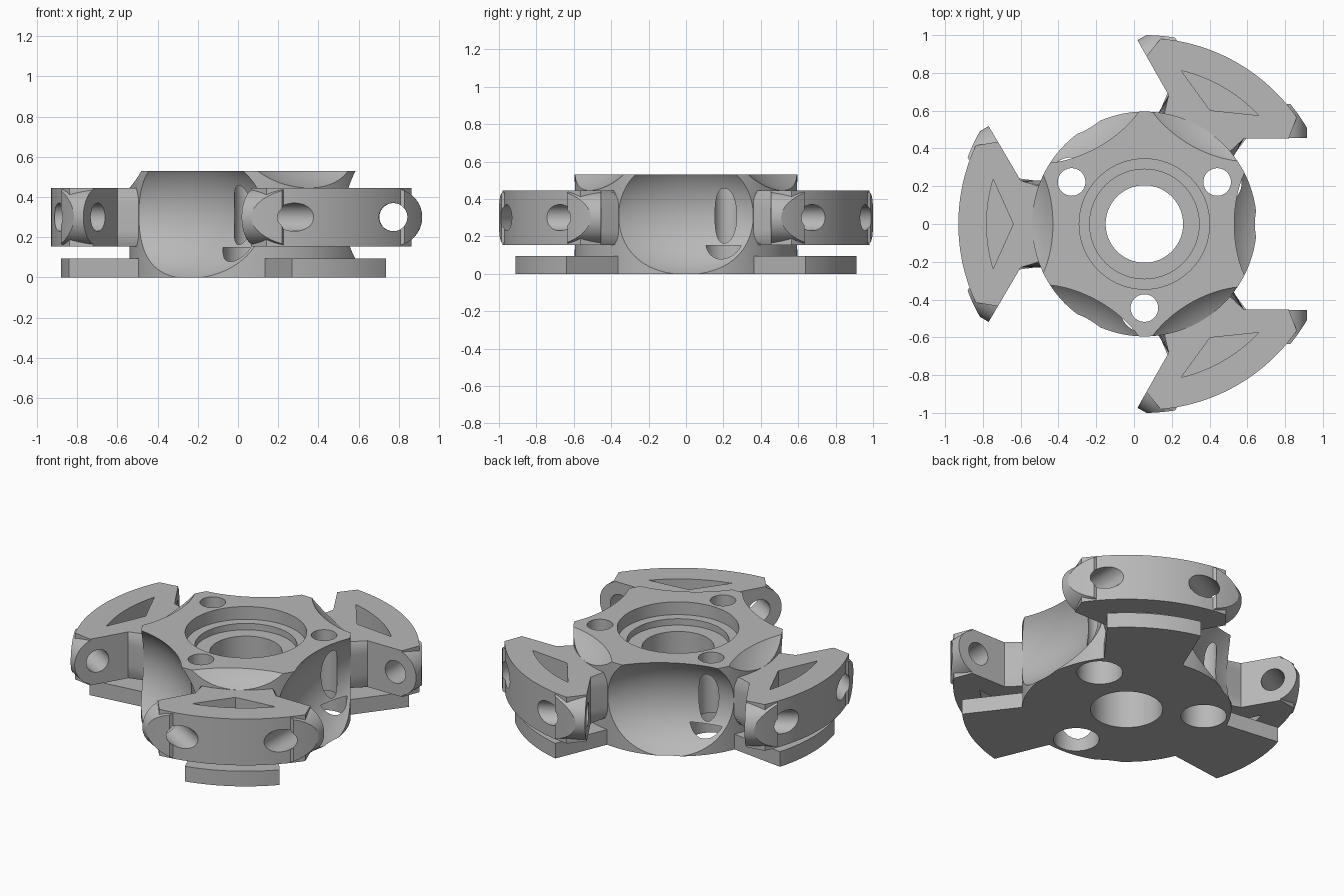
import bpy, bmesh, math
from mathutils import Vector, Matrix

cube = bpy.data.objects.get("Cube")
if cube:
    bpy.data.objects.remove(cube)

CENTRE = Matrix.Translation((0.055, 0, 0))
ARM_LOW, ARM_HIGH, ARM_MID = 0.155, 0.445, 0.3

grey = bpy.data.materials.new("machined grey")
grey.use_nodes = True
colour = (0.48, 0.48, 0.48, 1)
grey.diffuse_color = colour
grey.node_tree.nodes["Principled BSDF"].inputs["Base Color"].default_value = colour


def make(name, bm):
    bmesh.ops.recalc_face_normals(bm, faces=bm.faces)
    mesh = bpy.data.meshes.new(name)
    bm.to_mesh(mesh)
    bm.free()
    obj = bpy.data.objects.new(name, mesh)
    bpy.context.collection.objects.link(obj)
    mesh.materials.append(grey)
    return obj


def prism(name, points, low, high):
    bm = bmesh.new()
    face = bm.faces.new([bm.verts.new((x, y, low)) for x, y in points])
    top = bmesh.ops.extrude_face_region(bm, geom=[face])["geom"]
    bmesh.ops.translate(bm, vec=(0, 0, high - low),
                        verts=[g for g in top if isinstance(g, bmesh.types.BMVert)])
    # extruding keeps the first face as the floor
    if not face.is_valid:
        bmesh.ops.holes_fill(bm, edges=bm.edges)
    return make(name, bm)


def rod(name, start, end, radius, sides=64):
    start, end = Vector(start), Vector(end)
    axis = end - start
    place = Matrix.Translation((start + end) / 2) @ axis.to_track_quat("Z", "Y").to_matrix().to_4x4()
    bm = bmesh.new()
    bmesh.ops.create_cone(bm, cap_ends=True, segments=sides, radius1=radius,
                          radius2=radius, depth=axis.length, matrix=place)
    return make(name, bm)


def combine(target, tool, operation):
    mod = target.modifiers.new(operation, "BOOLEAN")
    mod.operation, mod.solver, mod.object = operation, "EXACT", tool
    bpy.context.view_layer.objects.active = target
    bpy.ops.object.modifier_apply(modifier=mod.name)
    bpy.data.objects.remove(tool)


def arc(radius, half_angle, steps=24):
    angles = [math.radians(half_angle * (2 * i / steps - 1)) for i in range(steps + 1)]
    return [(radius * math.cos(a), radius * math.sin(a)) for a in angles]


def mirrored(points):
    return points + [(x, -y) for x, y in reversed(points)]


# Hub: round blank, deep hollows between the arms, shallow dishes above them
hub = rod("hub", (0, 0, 0), (0, 0, 0.53), 0.595, 128)
for i in range(6):
    height = 0.76 if i % 2 else 0.31
    place = (Matrix.Rotation(math.radians(60 * i), 4, "Z")
             @ Matrix.Translation((0.73, 0, height)) @ Matrix.Diagonal((0.33, 0.57, 0.345, 1)))
    bm = bmesh.new()
    bmesh.ops.create_uvsphere(bm, u_segments=96, v_segments=64, radius=1, matrix=place)
    combine(hub, make("flank_cutter", bm), "DIFFERENCE")


def build_arm():
    # Forked arm with an arched outer band and a rounded neck
    outline = arc(0.985, 25) + mirrored([(0.775, 0.435), (0.655, 0.23), (0.4, 0.23)])
    arm = prism("arm", outline, ARM_LOW, ARM_HIGH)
    bm = bmesh.new()
    bm.from_mesh(arm.data)
    neck = [e for e in bm.edges if abs(e.verts[0].co.z - e.verts[1].co.z) < 0.01
            and all(abs(abs(v.co.y) - 0.23) < 0.01 and v.co.x < 0.7 for v in e.verts)
            and e.verts[0].co.y * e.verts[1].co.y > 0]
    bmesh.ops.bevel(bm, geom=neck, offset=0.08, segments=6, profile=0.5, affect="EDGES")
    bm.to_mesh(arm.data)
    bm.free()

    # Round pin lugs at the fork tips, trimmed to the outer circle
    lug = Vector((0.752, 0.395, ARM_MID))
    bore = Vector((0.863, -0.506, 0))
    for side in (1, -1):
        flip = Vector((1, side, 1))
        combine(arm, rod("lug", lug * flip, (lug + bore * 0.18) * flip, 0.143), "UNION")
    combine(arm, rod("trim", (0, 0, 0), (0, 0, 1), 1.0, 192), "INTERSECT")

    # Window between the fork legs, then the pin holes
    window = arc(0.835, 16.5) + [(0.695, 0)]
    combine(arm, prism("window_cutter", window, 0, 1), "DIFFERENCE")
    for side in (1, -1):
        flip = Vector((1, side, 1))
        combine(arm, rod("pin_cutter", (lug - bore * 0.2) * flip,
                         (lug + bore * 0.4) * flip, 0.07), "DIFFERENCE")
    return arm


# Arms and the foot plates under them
for angle in (60, 180, 300):
    turn = Matrix.Rotation(math.radians(angle), 4, "Z")
    foot = prism("foot", arc(0.935, 16.8) + mirrored([(0.5, 0.22), (0.4, 0.2)]), 0, 0.095)
    for part in (build_arm(), foot):
        part.data.transform(turn)
        combine(hub, part, "UNION")

# Stepped centre bore
for radius, low in ((0.345, 0.45), (0.29, 0.41), (0.205, -0.1)):
    combine(hub, rod("bore_cutter", (0, 0, low), (0, 0, 0.7), radius, 96), "DIFFERENCE")

# Bolt holes, widened from below
for angle in (30, 150, 270):
    x, y = 0.445 * math.cos(math.radians(angle)), 0.445 * math.sin(math.radians(angle))
    combine(hub, rod("bolt_cutter", (x, y, -0.1), (x, y, 0.7), 0.073), "DIFFERENCE")
    combine(hub, rod("recess_cutter", (x, y, -0.1), (x, y, 0.15), 0.13), "DIFFERENCE")

hub.data.transform(CENTRE)
bpy.ops.object.select_all(action="DESELECT")
hub.select_set(True)
bpy.context.view_layer.objects.active = hub
bpy.ops.object.shade_smooth_by_angle(angle=math.radians(30))
